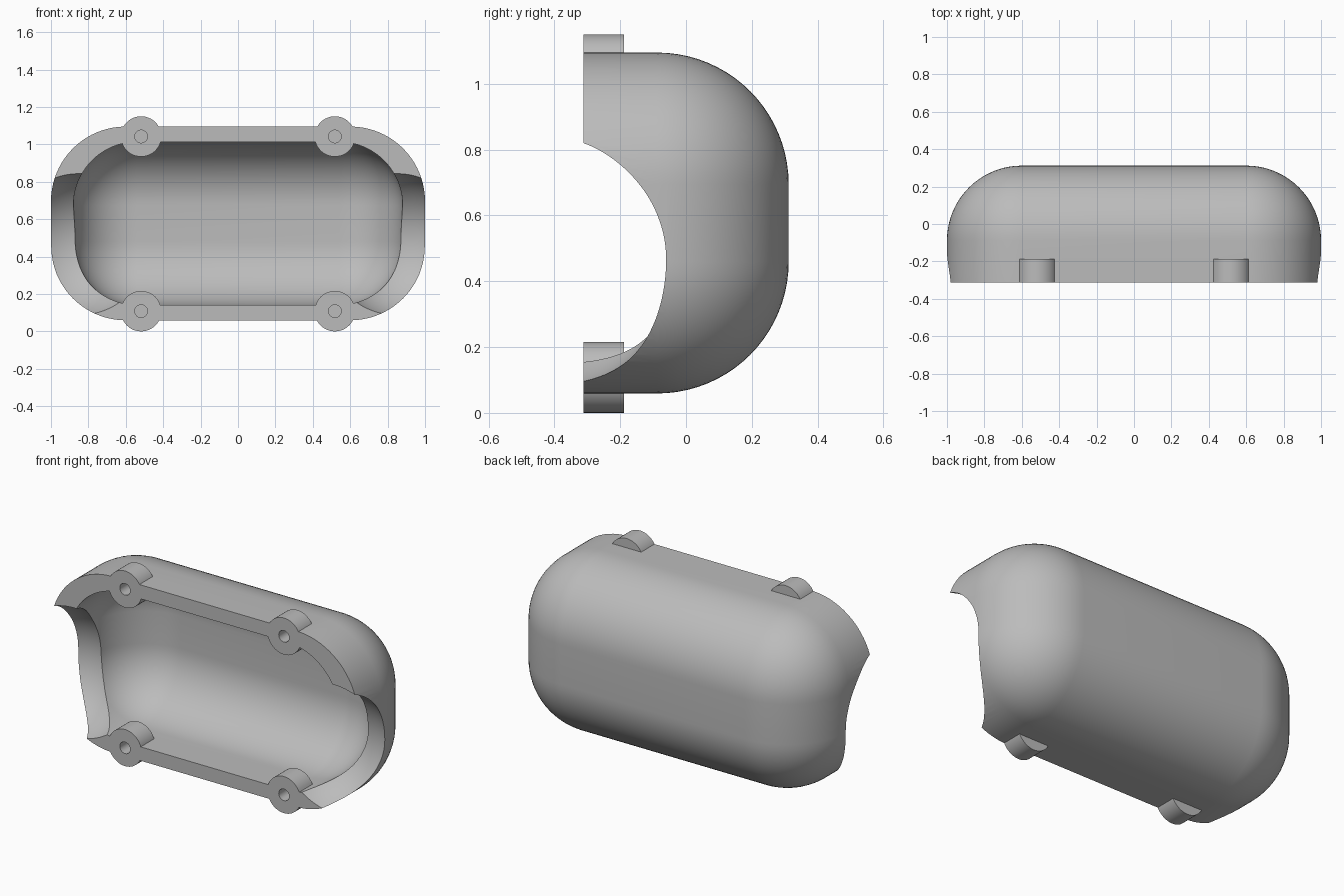
import bpy, bmesh, math
from mathutils import Matrix, Vector

if "Cube" in bpy.data.objects:
    bpy.data.objects.remove(bpy.data.objects["Cube"], do_unlink=True)

grey = bpy.data.materials.new("plain grey")
grey.use_nodes = True
colour = (0.5, 0.5, 0.5, 1)
grey.diffuse_color = colour
grey.node_tree.nodes["Principled BSDF"].inputs["Base Color"].default_value = colour

FRONT, MID_Z = -0.312, 0.577


def make_object(name, bm):
    bmesh.ops.recalc_face_normals(bm, faces=bm.faces)
    mesh = bpy.data.meshes.new(name)
    bm.to_mesh(mesh)
    bm.free()
    mesh.materials.append(grey)
    obj = bpy.data.objects.new(name, mesh)
    bpy.context.collection.objects.link(obj)
    return obj


def rounded_box(name, half_x, half_z, front, back, radius):
    """Box rounded on every edge except those of its front face."""
    bm = bmesh.new()
    bmesh.ops.create_cube(bm, size=2)
    for v in bm.verts:
        y = front if v.co.y < 0 else back
        v.co = Vector((v.co.x * half_x, y, v.co.z * half_z + MID_Z))
    edges = [e for e in bm.edges if any(v.co.y > front + 0.01 for v in e.verts)]
    bmesh.ops.bevel(bm, geom=edges, offset=radius, offset_type='OFFSET',
                    segments=20, profile=0.5, affect='EDGES')
    return make_object(name, bm)


def cylinder(name, x, z, radius, front, back):
    bm = bmesh.new()
    place = Matrix.Translation((x, (front + back) / 2, z)) @ Matrix.Rotation(math.pi / 2, 4, 'X')
    bmesh.ops.create_cone(bm, cap_ends=True, segments=48, radius1=radius,
                          radius2=radius, depth=back - front, matrix=place)
    return make_object(name, bm)


def sphere(name, centre, radius):
    bm = bmesh.new()
    bmesh.ops.create_uvsphere(bm, u_segments=96, v_segments=64, radius=radius,
                              matrix=Matrix.Translation(centre))
    return make_object(name, bm)


def combine(target, tool, operation):
    mod = target.modifiers.new(operation.title(), 'BOOLEAN')
    mod.operation, mod.solver, mod.object = operation, 'EXACT', tool
    bpy.context.view_layer.objects.active = target
    bpy.ops.object.modifier_apply(modifier=mod.name)
    bpy.data.objects.remove(tool, do_unlink=True)


# Hollow shell, open at the front
shell = rounded_box("shell", 1.0, 0.518, FRONT, 0.312, 0.4)
combine(shell, rounded_box("cavity", 0.88, 0.436, -0.6, 0.23, 0.34), 'DIFFERENCE')

# Scooped openings in both ends
for side in (-1, 1):
    combine(shell, sphere("end_scoop", (side * 0.85, -0.426, 0.465), 0.395), 'DIFFERENCE')

# Four screw bosses with blind holes
spots = [(x, z) for x in (-0.518, 0.518) for z in (0.108, 1.042)]
for x, z in spots:
    combine(shell, cylinder("screw_boss", x, z, 0.108, FRONT, -0.188), 'UNION')
for x, z in spots:
    combine(shell, cylinder("screw_hole", x, z, 0.034, -0.5, -0.2), 'DIFFERENCE')

# Smooth shading with sharp rims
bpy.ops.object.select_all(action='DESELECT')
shell.select_set(True)
bpy.context.view_layer.objects.active = shell
bpy.ops.object.shade_smooth_by_angle(angle=math.radians(30))
